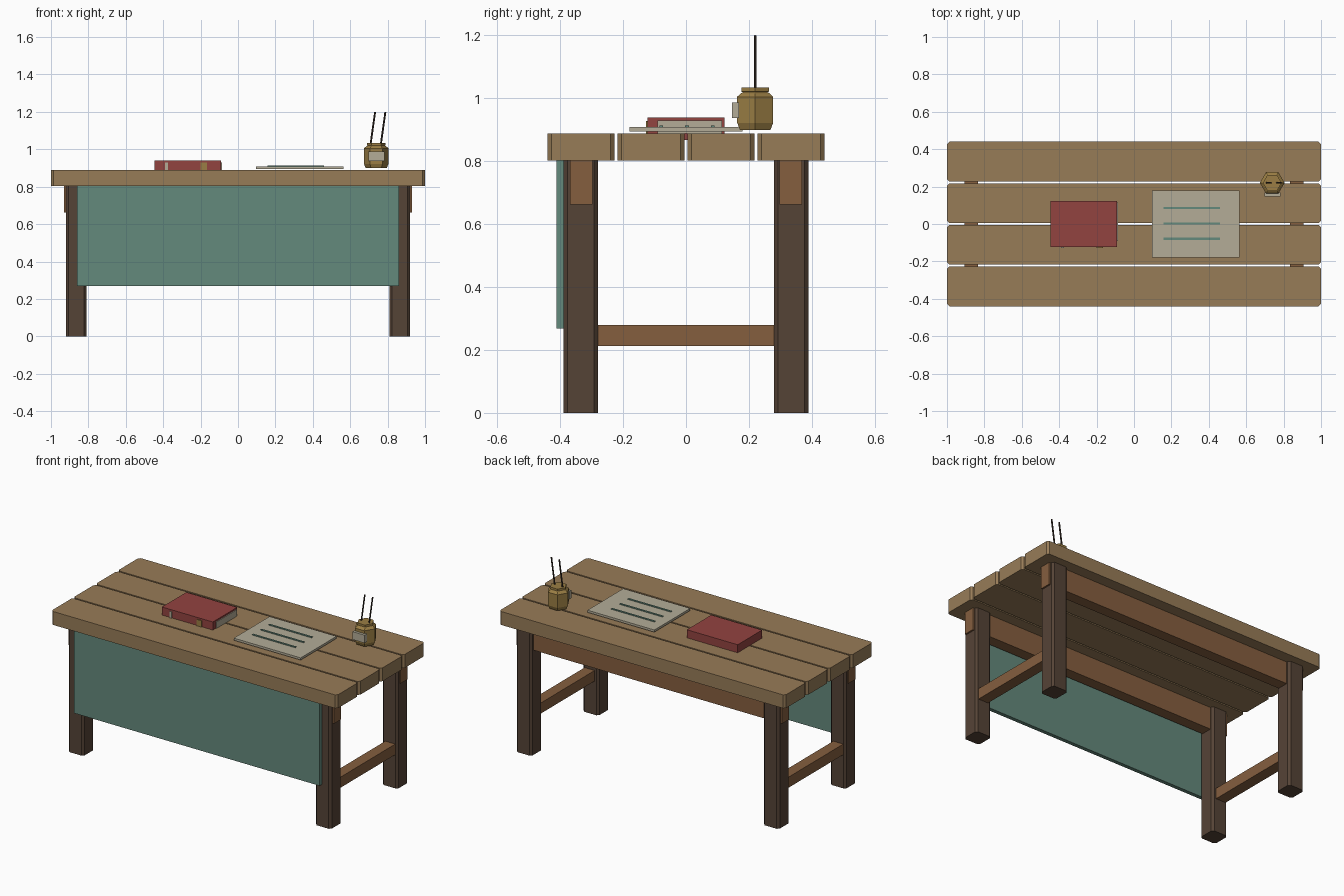
import bpy, bmesh, math
from mathutils import Vector

if "Cube" in bpy.data.objects:
    bpy.data.objects.remove(bpy.data.objects["Cube"])


def material(name, rgb):
    m = bpy.data.materials.new(name)
    m.diffuse_color = [(c / 255) ** 2.2 for c in rgb] + [1]
    m.use_nodes = True
    m.node_tree.nodes["Principled BSDF"].inputs["Base Color"].default_value = m.diffuse_color
    return m


TOP = material("plank_wood", (150, 123, 88))
RAIL = material("rail_wood", (132, 95, 65))
DARK = material("dark_wood", (86, 69, 57))
TEAL = material("teal", (100, 136, 123))
RED = material("red_cover", (145, 69, 66))
PAPER = material("paper", (178, 171, 150))
BRASS = material("brass", (153, 125, 70))
INK = material("ink", (62, 52, 45))


def finish(bm, name, mat):
    bmesh.ops.recalc_face_normals(bm, faces=bm.faces)
    me = bpy.data.meshes.new(name)
    bm.to_mesh(me)
    bm.free()
    me.materials.append(mat)
    ob = bpy.data.objects.new(name, me)
    bpy.context.collection.objects.link(ob)
    return ob


def box(name, mat, x, y, z, chamfer=0):
    """Box from (min, max) ranges, optionally chamfering the upright edges."""
    bm = bmesh.new()
    bmesh.ops.create_cube(bm, size=1)
    for v in bm.verts:
        for i, (lo, hi) in enumerate((x, y, z)):
            v.co[i] = lo if v.co[i] < 0 else hi
    if chamfer:
        edges = [e for e in bm.edges
                 if abs(e.verts[0].co.z - e.verts[1].co.z) > 0.01]
        bmesh.ops.bevel(bm, geom=edges, offset=chamfer, segments=1,
                        affect='EDGES')
    return finish(bm, name, mat)


def lathe(name, mat, profile, sides, center):
    """Stack of polygon rings, capped at both ends."""
    bm = bmesh.new()
    rings = [[bm.verts.new((center[0] + r * math.cos(math.tau * k / sides),
                            center[1] + r * math.sin(math.tau * k / sides), z))
              for k in range(sides)] for r, z in profile]
    for a, b in zip(rings, rings[1:]):
        for k in range(sides):
            n = (k + 1) % sides
            bm.faces.new((a[k], a[n], b[n], b[k]))
    bm.faces.new(rings[0])
    bm.faces.new(rings[-1])
    return finish(bm, name, mat)


def rod(name, mat, a, b, r):
    a, b = Vector(a), Vector(b)
    bm = bmesh.new()
    bmesh.ops.create_cone(bm, cap_ends=True, segments=6, radius1=r, radius2=r,
                          depth=(b - a).length)
    ob = finish(bm, name, mat)
    ob.location = (a + b) / 2
    ob.rotation_euler = (b - a).to_track_quat('Z', 'Y').to_euler()
    return ob


# Tabletop planks
for i in range(4):
    c = (i - 1.5) * 0.2225
    box(f"top_plank_{i + 1}", TOP, (-1, 1), (c - 0.1065, c + 0.1065),
        (0.803, 0.888), 0.013)

# Legs, side stretchers and long aprons
for sx, side in ((-1, "left"), (1, "right")):
    for sy, end in ((-1, "front"), (1, "back")):
        cx, cy = sx * 0.865, sy * 0.334
        box(f"{end}_{side}_leg", DARK, (cx - 0.055, cx + 0.055),
            (cy - 0.055, cy + 0.055), (0, 0.803), 0.013)
    cx = sx * 0.87
    box(f"{side}_stretcher", RAIL, (cx - 0.035, cx + 0.035), (-0.3, 0.3),
        (0.213, 0.28))
for sy, end in ((-1, "front"), (1, "back")):
    cy = sy * 0.333
    box(f"{end}_apron", RAIL, (-0.93, 0.93), (cy - 0.035, cy + 0.035),
        (0.663, 0.803))

# Front modesty panel
box("front_panel", TEAL, (-0.86, 0.86), (-0.412, -0.388), (0.268, 0.803))

# Book with page edge and spine bands
box("book_cover", RED, (-0.447, -0.091), (-0.122, 0.122), (0.867, 0.939))
box("book_pages", PAPER, (-0.2, -0.086), (-0.09, 0.115), (0.888, 0.929))
box("book_band", PAPER, (-0.391, -0.375), (-0.127, -0.11), (0.885, 0.928))
box("book_clasp", BRASS, (-0.2, -0.165), (-0.127, -0.11), (0.885, 0.928))

# Sheet of paper with ruled lines
box("paper_sheet", PAPER, (0.096, 0.564), (-0.179, 0.179), (0.895, 0.909))
for i in range(3):
    y = 0.003 + (i - 1) * 0.082
    box(f"paper_line_{i + 1}", TEAL, (0.158, 0.46), (y - 0.006, y + 0.006),
        (0.905, 0.913))

# Hexagonal pot with label and two pens
POT = (0.739, 0.22)
lathe("pot", BRASS, [(0.056, 0.9), (0.066, 0.922), (0.066, 1.005),
                     (0.053, 1.016), (0.044, 1.02), (0.05, 1.021),
                     (0.05, 1.034)], 6, POT)
box("pot_label", PAPER, (0.699, 0.784), (0.146, 0.168), (0.937, 0.987))
for i, x in enumerate((0.733, 0.788)):
    rod(f"pen_{i + 1}", INK, (x - 0.028, 0.22, 1.0), (x, 0.22, 1.2), 0.005)
